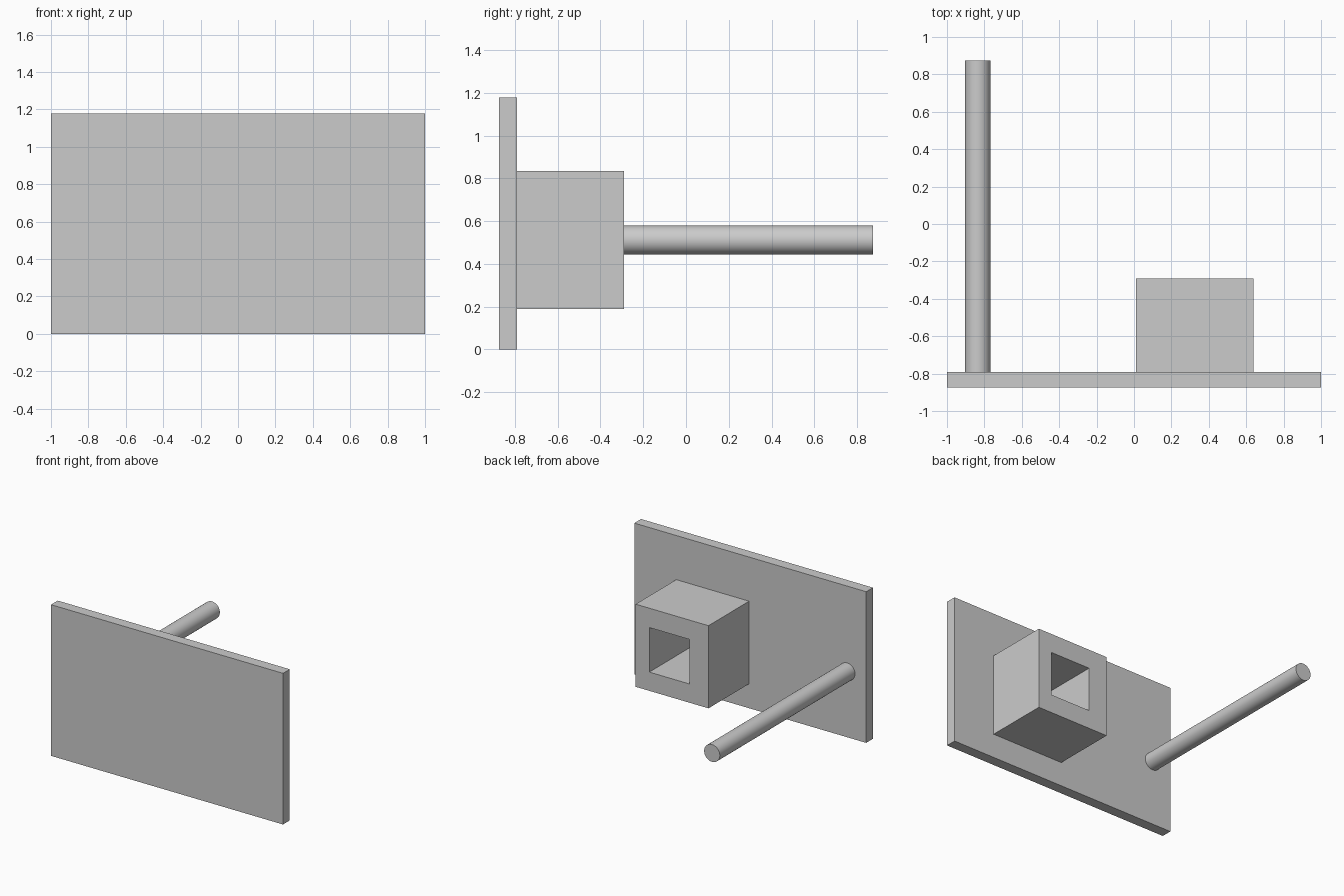
import bpy, bmesh
from math import radians

if "Cube" in bpy.data.objects:
    bpy.data.objects.remove(bpy.data.objects["Cube"])

def add_object(name, bm):
    bmesh.ops.recalc_face_normals(bm, faces=bm.faces)
    mesh = bpy.data.meshes.new(name)
    bm.to_mesh(mesh)
    bm.free()
    obj = bpy.data.objects.new(name, mesh)
    bpy.context.collection.objects.link(obj)
    return obj

def rect(bm, x0, x1, z0, z1, y):
    return [bm.verts.new((x, y, z)) for x, z in ((x0, z0), (x1, z0), (x1, z1), (x0, z1))]

# Upright rectangular plate
bpy.ops.mesh.primitive_cube_add(size=1, location=(0, -0.8325, 0.589))
plate = bpy.context.object
plate.name = "plate"
plate.dimensions = (2, 0.083, 1.178)
bpy.ops.object.transform_apply(location=False, rotation=False, scale=True)

# Square block with a slightly off-centre square socket down to the plate
bm = bmesh.new()
loops = []
for y in (-0.791, -0.291):
    loops.append((rect(bm, 0.01, 0.638, 0.19, 0.834, y),
                  rect(bm, 0.172, 0.52, 0.336, 0.683, y)))
for i in range(4):
    j = (i + 1) % 4
    for outer, inner in loops:
        bm.faces.new((outer[i], outer[j], inner[j], inner[i]))
    for k in range(2):
        a, b = loops[0][k], loops[1][k]
        bm.faces.new((a[i], a[j], b[j], b[i]))
add_object("socket_block", bm)

# Long round rod
bpy.ops.mesh.primitive_cylinder_add(vertices=64, radius=0.0675, depth=1.665,
                                    location=(-0.836, 0.0415, 0.512),
                                    rotation=(radians(90), 0, 0))
bpy.context.object.name = "rod"
bpy.ops.object.shade_smooth_by_angle(angle=radians(30))
